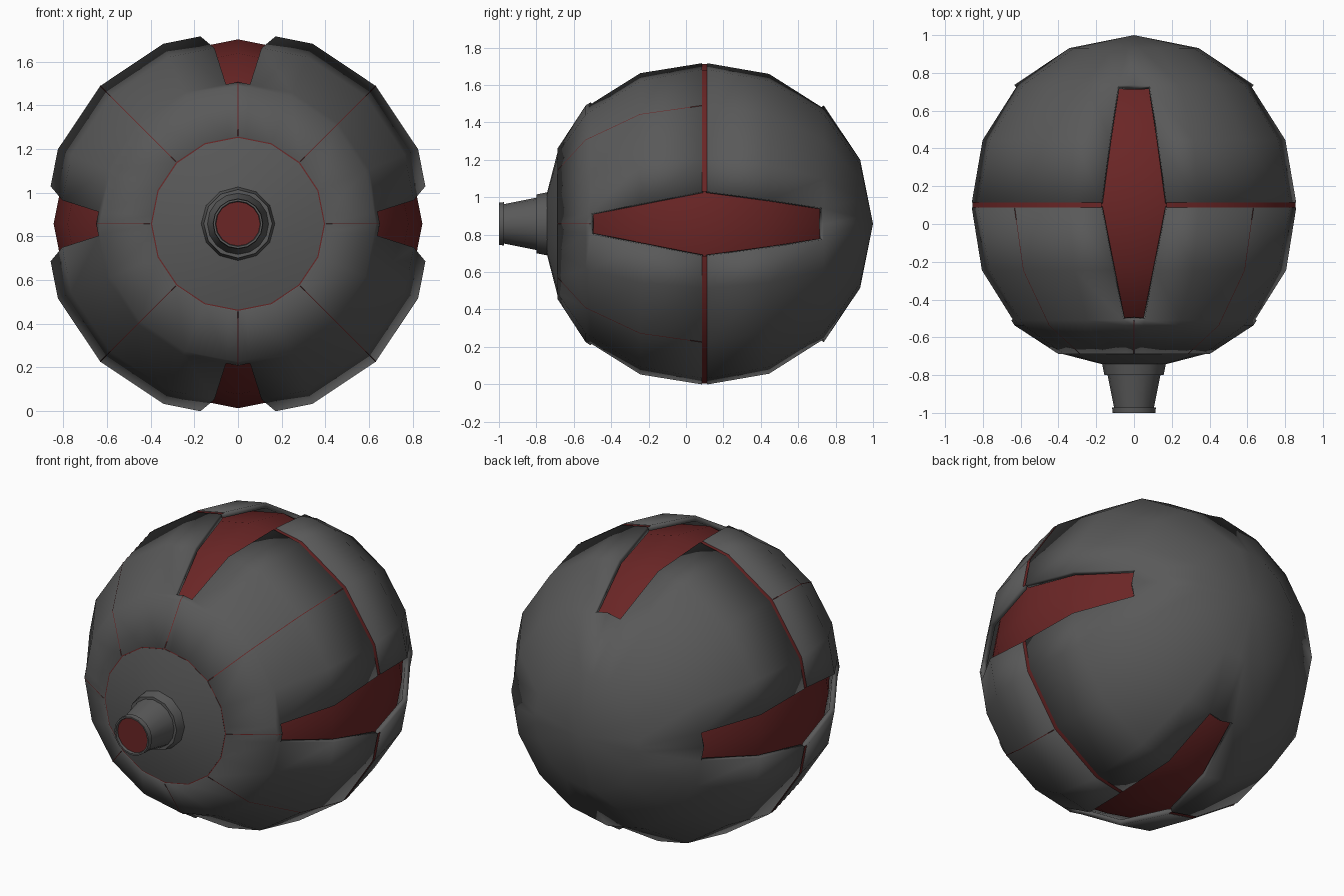
import bpy, bmesh, math

if "Cube" in bpy.data.objects:
    bpy.data.objects.remove(bpy.data.objects["Cube"])

CY, CZ = 0.1, 0.858          # sphere centre
RY, RR = 0.90, 0.895         # shell radii along / around the y axis
T = math.tan(math.radians(11.25))


def material(name, rgb):
    m = bpy.data.materials.new(name)
    m.diffuse_color = (*rgb, 1)
    m.use_nodes = True
    m.node_tree.nodes["Principled BSDF"].inputs["Base Color"].default_value = m.diffuse_color
    return m


grey = material("dark grey", (0.10, 0.10, 0.10))
red = material("deep red", (0.145, 0.019, 0.019))


def finish(name, bm, mat, angle=35):
    bmesh.ops.remove_doubles(bm, verts=bm.verts, dist=1e-5)
    me = bpy.data.meshes.new(name)
    bm.to_mesh(me)
    bm.free()
    ob = bpy.data.objects.new(name, me)
    bpy.context.collection.objects.link(ob)
    me.materials.append(mat)
    bpy.ops.object.select_all(action='DESELECT')
    ob.select_set(True)
    bpy.context.view_layer.objects.active = ob
    bpy.ops.object.shade_smooth_by_angle(angle=math.radians(angle))
    return ob


def loft(bm, rows, skip=lambda i, j: False):
    """Join closed rows of points running from front to back."""
    vs = [[bm.verts.new(p) for p in row] for row in rows]
    n = len(vs[0])
    for i in range(len(vs) - 1):
        for j in range(n):
            if not skip(i, j):
                k = (j + 1) % n
                bm.faces.new((vs[i][j], vs[i + 1][j], vs[i + 1][k], vs[i][k]))


def slotted_row(y, r, w):
    """16-sided ring with extra points at distance w either side of each axis."""
    row = []
    for q in range(4):
        a0 = q * math.pi / 2
        pts = [(r, 0), (r - w * T, w)]
        pts += [(r * math.cos(b), r * math.sin(b)) for b in (math.pi / 8, math.pi / 4, 3 * math.pi / 8)]
        pts.append((w, r - w * T))
        for u, v in pts:
            row.append((u * math.cos(a0) - v * math.sin(a0), y,
                        CZ + u * math.sin(a0) + v * math.cos(a0)))
    return row


def in_slot(j):
    return j % 6 in (0, 5)


def lat(deg):
    a = math.radians(deg)
    return CY + RY * math.sin(a), RR * math.cos(a)


def revolve(name, profile, mat, sides=16, angle=35):
    bm = bmesh.new()
    loft(bm, [[(r * math.cos(2 * math.pi * k / sides), y, CZ + r * math.sin(2 * math.pi * k / sides))
               for k in range(sides)] for y, r in profile])
    return finish(name, bm, mat, angle)


# Front and back shell halves with four tapering slots and an equator gap
rings = [(-0.687, 0.402, 0.04), (*lat(-45), 0.05), (-0.51, 0.65, 0.055), (*lat(-22.5), 0.108),
         (CY - 0.014, 0.893, 0.172), (CY + 0.014, 0.893, 0.172),
         (*lat(22.5), 0.128), (*lat(45), 0.083), (*lat(67.5), 0.035), (1.0, 0.0, 0.0)]
bm = bmesh.new()
loft(bm, [slotted_row(*r) for r in rings], lambda i, j: i == 4 or (2 <= i <= 6 and in_slot(j)))
for f in [f for f in bm.faces if f.calc_area() < 1e-9]:
    bm.faces.remove(f)
shell = finish("outer_shell", bm, grey)
sol = shell.modifiers.new("thickness", 'SOLIDIFY')
sol.thickness = 0.03
sol.offset = -1

# Red band lying in the equator gap, left out at the slots
bm = bmesh.new()
loft(bm, [slotted_row(CY - 0.02, 0.889, 0.172), slotted_row(CY + 0.02, 0.889, 0.172)],
     lambda i, j: in_slot(j))
finish("equator_seam", bm, red)

# Red core seen through the slots
revolve("inner_core", [(CY + 0.845 * math.sin(math.radians(d)), 0.845 * max(0, math.cos(math.radians(d))))
                       for d in (-90, -67.5, -45, -22.5, 0, 22.5, 45, 67.5, 90)], red)

# Front disc and the thin red seam around it
revolve("front_disc", [(-0.742, 0.12), (-0.742, 0.17), (-0.684, 0.394), (-0.65, 0.394)], grey)
revolve("disc_seam", [(-0.684, 0.385), (-0.681, 0.41)], red)

# Nozzle: collar, tapered barrel and lip
revolve("nozzle_collar", [(-0.80, 0.12), (-0.80, 0.157), (-0.735, 0.170)], grey, 12)
revolve("nozzle_barrel", [(-0.975, 0.10), (-0.975, 0.105), (-0.79, 0.142)], grey)
revolve("nozzle_lip", [(-0.98, 0.10), (-1.0, 0.104), (-1.0, 0.113), (-0.972, 0.116), (-0.972, 0.10)], grey)
revolve("nozzle_opening", [(-0.985, 0.0), (-0.985, 0.105)], red)

# Hairline panel seams on the front half, every 45 degrees
bm = bmesh.new()
for k in range(8):
    a = k * math.pi / 4
    path = [(-0.687, 0.402), lat(-45), (-0.51, 0.65)]
    if k % 2:
        path = [(-0.687, 0.402), lat(-45), lat(-22.5), (CY - 0.014, 0.893)]
    pairs = []
    for y, r in path:
        r += 0.001
        pairs.append([bm.verts.new((r * math.cos(a) - s * math.sin(a), y - 0.001,
                                    CZ + r * math.sin(a) + s * math.cos(a))) for s in (-0.002, 0.002)])
    for p, q in zip(pairs, pairs[1:]):
        bm.faces.new((p[0], q[0], q[1], p[1]))
finish("panel_seams", bm, red)
